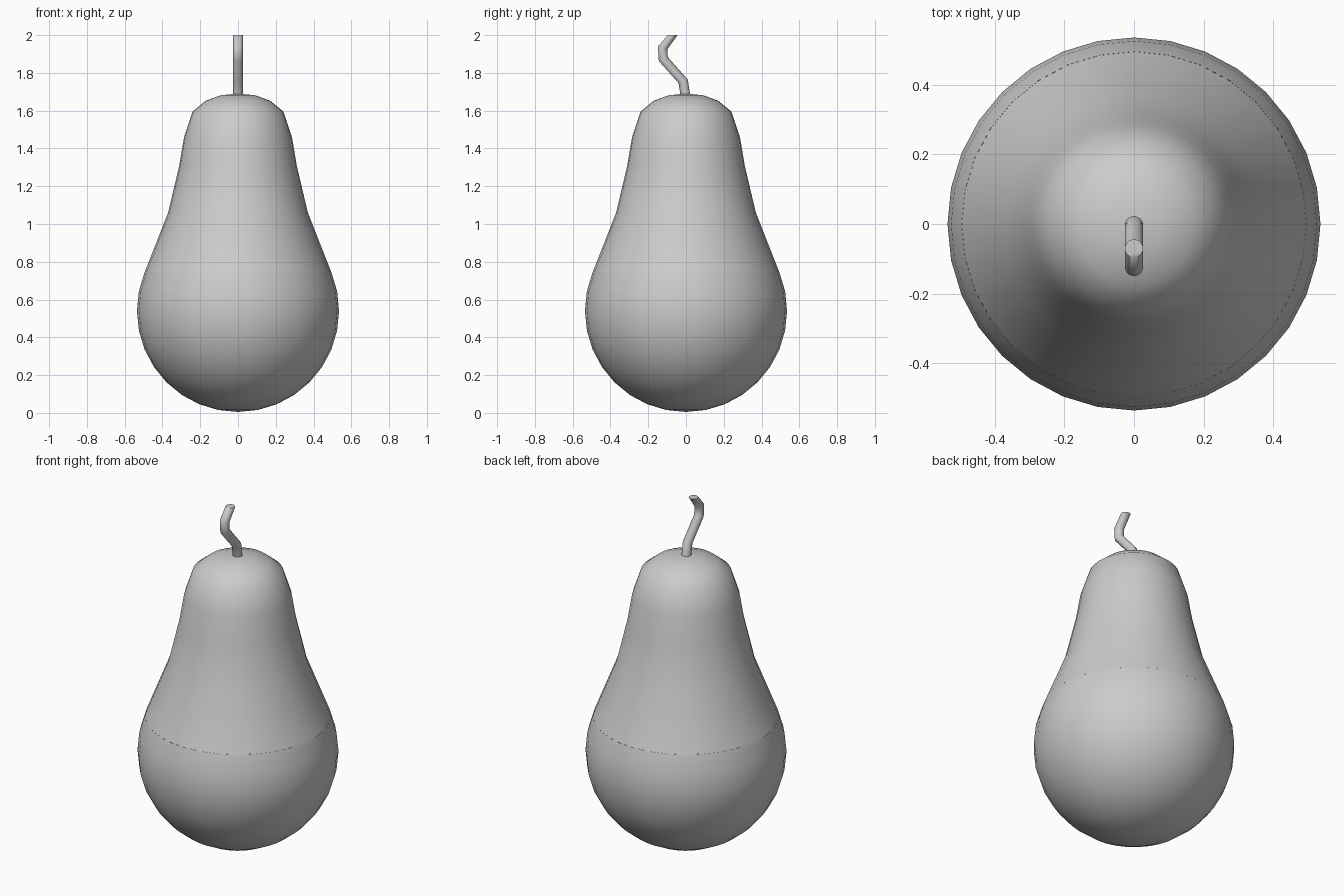
import bpy, bmesh, math
from mathutils import Matrix

cube = bpy.data.objects.get("Cube")
if cube:
    bpy.data.objects.remove(cube, do_unlink=True)

grey = bpy.data.materials.new("plain_grey")
grey.use_nodes = True
grey.diffuse_color = (0.6, 0.6, 0.6, 1)
grey.node_tree.nodes["Principled BSDF"].inputs["Base Color"].default_value = (0.6, 0.6, 0.6, 1)


def loft(name, sections, sides, cap_start=False, cap_end=False):
    """Skin circular sections given as (y, z, radius, tilt about x); zero radius is a pole."""
    bm = bmesh.new()
    rings = []
    for y, z, radius, tilt in sections:
        place = Matrix.Translation((0, y, z)) @ Matrix.Rotation(tilt, 4, "X")
        count = sides if radius > 0 else 1
        ring = []
        for i in range(count):
            a = math.tau * i / sides
            ring.append(bm.verts.new(place @ Matrix.Rotation(a, 4, "Z") @ Matrix.Translation((radius, 0, 0)) @ place.to_3x3().to_4x4().col[3].to_3d()))
        rings.append(ring)
    for low, high in zip(rings, rings[1:]):
        for i in range(sides):
            j = (i + 1) % sides
            corners = [low[i % len(low)], low[j % len(low)], high[j % len(high)], high[i % len(high)]]
            bm.faces.new(list(dict.fromkeys(corners)))
    if cap_start:
        bm.faces.new(rings[0][::-1])
    if cap_end:
        bm.faces.new(rings[-1])
    mesh = bpy.data.meshes.new(name)
    bm.to_mesh(mesh)
    bm.free()
    mesh.materials.append(grey)
    obj = bpy.data.objects.new(name, mesh)
    bpy.context.collection.objects.link(obj)
    bpy.ops.object.select_all(action="DESELECT")
    obj.select_set(True)
    bpy.context.view_layer.objects.active = obj
    bpy.ops.object.shade_smooth_by_angle(angle=math.radians(50))
    return obj


# Rounded lower body: part of a sphere, up to the shoulder seam
R, MID = 0.535, 0.54
step = math.pi / 16
bowl = [(0, 0.005, 0, 0)]
bowl += [(0, MID + R * math.sin(k * step), R * math.cos(k * step), 0) for k in range(-7, 3)]
loft("lower_body", bowl, 32)

# Tapering neck and domed top
neck = [(0.494, 0.745), (0.37, 1.06), (0.312, 1.305), (0.286, 1.458),
        (0.241, 1.595), (0.17, 1.653), (0.09, 1.682), (0, 1.69)]
loft("neck", [(0, z, r, 0) for r, z in neck], 32)

# Bent stem with a level cut at the tip
stem = [(0, 1.66, 0.026, 0), (-0.015, 1.755, 0.026, 0.36), (-0.12, 1.873, 0.026, 0.4),
        (-0.124, 1.932, 0.026, -0.25), (-0.07, 2.0, 0.026, 0)]
loft("stem", stem, 24, cap_start=True, cap_end=True)
